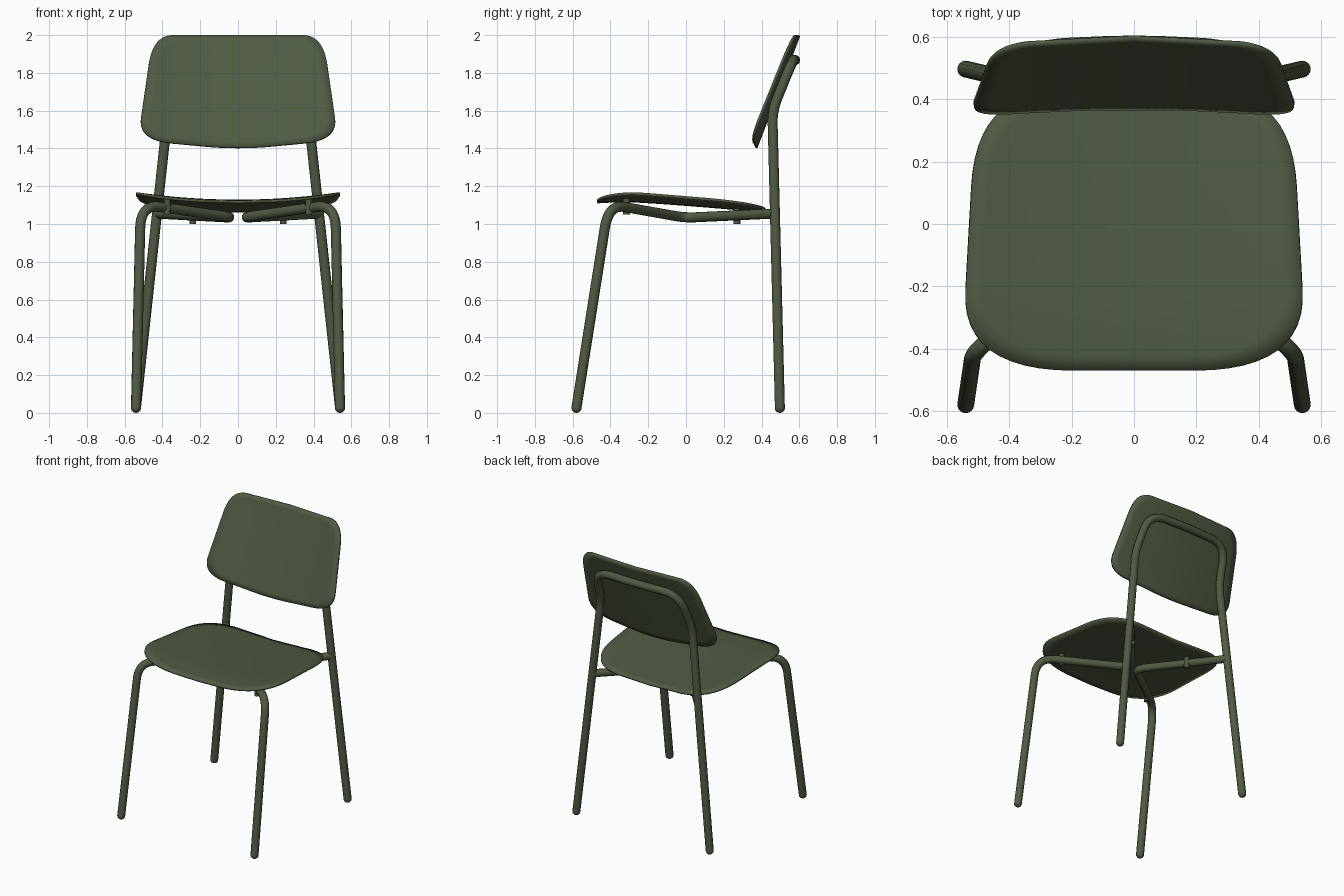
import bpy, bmesh
from mathutils import Vector

cube = bpy.data.objects.get("Cube")
if cube:
    bpy.data.objects.remove(cube, do_unlink=True)

green = bpy.data.materials.new("moss_green")
green.use_nodes = True
colour = (0.078, 0.103, 0.056, 1)
green.diffuse_color = colour
green.node_tree.nodes["Principled BSDF"].inputs["Base Color"].default_value = colour

TUBE = 0.027


def rounded(corners, closed=False, steps=10):
    """Round each corner (point, run-in length, run-out length) with a smooth bend."""
    path = []
    n = len(corners)
    for i, (p, before, after) in enumerate(corners):
        p = Vector(p)
        if before == 0 or (not closed and i in (0, n - 1)):
            path.append(p)
            continue
        a = p + (Vector(corners[i - 1][0]) - p).normalized() * before
        b = p + (Vector(corners[(i + 1) % n][0]) - p).normalized() * after
        for s in range(steps + 1):
            t = s / steps
            path.append(a * (1 - t) ** 2 + p * 2 * t * (1 - t) + b * t * t)
    return path


def finish(obj, angle=0.7):
    obj.data.materials.clear()
    obj.data.materials.append(green)
    bpy.ops.object.select_all(action='DESELECT')
    obj.select_set(True)
    bpy.context.view_layer.objects.active = obj
    bpy.ops.object.shade_smooth_by_angle(angle=angle)


def tube(name, path):
    curve = bpy.data.curves.new(name, 'CURVE')
    curve.dimensions = '3D'
    curve.bevel_depth = TUBE
    curve.bevel_resolution = 4
    curve.use_fill_caps = True
    spline = curve.splines.new('POLY')
    spline.points.add(len(path) - 1)
    for point, p in zip(spline.points, path):
        point.co = (*p, 1)
    obj = bpy.data.objects.new(name, curve)
    bpy.context.collection.objects.link(obj)
    bpy.ops.object.select_all(action='DESELECT')
    obj.select_set(True)
    bpy.context.view_layer.objects.active = obj
    bpy.ops.object.convert(target='MESH')
    finish(bpy.context.object)


def foot(name, p):
    bpy.ops.mesh.primitive_uv_sphere_add(segments=16, ring_count=10, radius=TUBE, location=p)
    bpy.context.object.name = name
    finish(bpy.context.object)


def shell(name, half, centre, surface, thickness, rings=10):
    """Curved plywood panel: mirrored outline filled with rings, bent by surface(u, v)."""
    mirror = [((-p[0], p[1]), b, a) for p, a, b in reversed(half) if p[0] > 0]
    outline = rounded(half + mirror, closed=True, steps=12)
    centre = Vector(centre)
    bm = bmesh.new()
    hub = bm.verts.new(surface(*centre))
    inner = None
    for r in range(1, rings + 1):
        ring = [bm.verts.new(surface(*centre.lerp(p, r / rings))) for p in outline]
        for i in range(len(ring)):
            j = (i + 1) % len(ring)
            if inner:
                bm.faces.new((inner[i], ring[i], ring[j], inner[j]))
            else:
                bm.faces.new((hub, ring[i], ring[j]))
        inner = ring
    bmesh.ops.recalc_face_normals(bm, faces=bm.faces)
    mesh = bpy.data.meshes.new(name)
    bm.to_mesh(mesh)
    bm.free()
    obj = bpy.data.objects.new(name, mesh)
    bpy.context.collection.objects.link(obj)
    solid = obj.modifiers.new("thickness", 'SOLIDIFY')
    solid.thickness = thickness
    solid.offset = 0
    finish(obj)


# Seat: dished across, sloping down to the back
def seat_surface(x, y):
    slope = 0.055 * (max(0, y + 0.3) / 0.72) ** 1.2
    lip = 0.2 * max(0, -0.3 - y) ** 2
    return x, y, 1.122 - slope - lip + 0.04 * (x / 0.54) ** 2


shell("seat", [((0, -0.47), 0, 0), ((0.555, -0.47), 0.36, 0.26),
               ((0.505, 0.42), 0.3, 0.25), ((0, 0.42), 0, 0)],
      (0, 0), seat_surface, 0.014)


# Backrest: leaning back, wrapping forward at the sides
def back_surface(x, z):
    return x, 0.37 + (z - 1.4) * 0.382 - 0.04 * (x / 0.5) ** 2, z


shell("backrest", [((0, 1.395), 0.18, 0.18), ((0.53, 1.445), 0.18, 0.12),
                   ((0.45, 1.998), 0.15, 0.11), ((0, 1.998), 0, 0)],
      (0, 1.7), back_surface, 0.014)

# Rear frame: both back legs and the loop behind the backrest in one tube
side = [((0.54, 0.497, TUBE), 0, 0), ((0.37, 0.457, 1.6), 0.07, 0.07),
        ((0.335, 0.565, 1.868), 0.13, 0.13)]
other = [((-p[0], p[1], p[2]), b, a) for p, a, b in reversed(side)]
tube("rear_frame", rounded(side + [((0, 0.58, 1.868), 0.12, 0.12)] + other))

# Front legs turn under the seat, meet at the centre and run out to the back legs
for label, s in (("left", 1), ("right", -1)):
    run = [((0.54, -0.58, TUBE), 0, 0), ((0.515, -0.41, 1.105), 0.13, 0.13),
           ((0.018, -0.005, 1.033), 0.08, 0.08), ((0.425, 0.465, 1.055), 0, 0)]
    tube(label + "_front_leg", rounded([((s * p[0], p[1], p[2]), a, b) for p, a, b in run]))
    foot(label + "_front_foot", (s * 0.54, -0.58, TUBE))
    foot(label + "_back_foot", (s * 0.54, 0.497, TUBE))
    # Bolts fixing the seat to the tubes
    for end, x, y, low, high in (("front", 0.375, -0.315, 1.05, 1.14),
                                 ("back", 0.24, 0.27, 1.0, 1.085)):
        bpy.ops.mesh.primitive_cylinder_add(vertices=16, radius=0.018, depth=high - low,
                                            location=(s * x, y, (low + high) / 2))
        bpy.context.object.name = f"{label}_{end}_bolt"
        finish(bpy.context.object)
